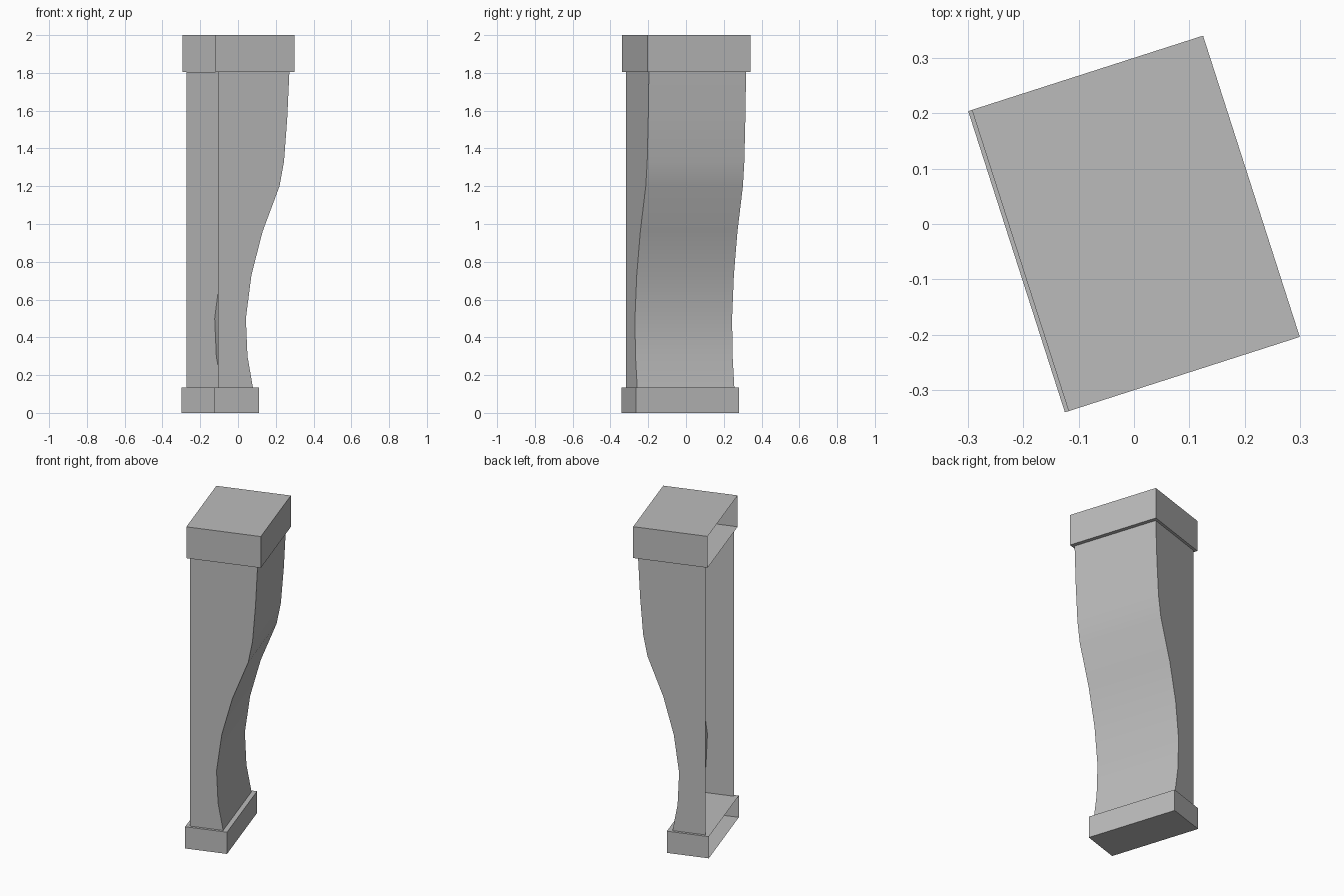
import bpy, bmesh, math

cube = bpy.data.objects.get("Cube")
if cube:
    bpy.data.objects.remove(cube, do_unlink=True)

TURN = math.radians(17.8)

stone = bpy.data.materials.new("plain grey stone")
stone.use_nodes = True
GREY = (0.5, 0.5, 0.5, 1)
stone.diffuse_color = GREY
stone.node_tree.nodes["Principled BSDF"].inputs["Base Color"].default_value = GREY


def open_backed(name, back, profile, half_width, capped):
    """Extrude a side profile across the width, leaving the wall side open.
    profile: (depth, height) points up the face; capped adds floor and lid."""
    bm = bmesh.new()
    outline = [(back, profile[0][1])] + profile + [(back, profile[-1][1])]
    sides = [[bm.verts.new((u, v, z)) for u, z in outline]
             for v in (-half_width, half_width)]
    near, far = sides
    bm.faces.new(near)
    bm.faces.new(far[::-1])
    last = len(outline) - 1
    for i in range(last):
        if capped or 0 < i < last - 1:
            bm.faces.new((near[i + 1], near[i], far[i], far[i + 1]))
    mesh = bpy.data.meshes.new(name)
    bm.to_mesh(mesh)
    bm.free()
    mesh.materials.append(stone)
    obj = bpy.data.objects.new(name, mesh)
    obj.rotation_euler.z = TURN
    bpy.context.collection.objects.link(obj)
    return obj


# Base and cap blocks
open_backed("base_block", -0.223, [(0.024, 0), (0.024, 0.135)], 0.286, True)
open_backed("cap_block", -0.216, [(0.223, 1.805), (0.223, 2)], 0.286, True)

# Bracket body with the S-curved face
curve = [(-0.004, 0.135), (-0.034, 0.3), (-0.043, 0.5), (-0.012, 0.73),
         (0.05, 0.96), (0.144, 1.2), (0.169, 1.33), (0.187, 1.56),
         (0.199, 1.805)]
body = open_backed("bracket_body", -0.199, curve, 0.27, False)
bpy.ops.object.select_all(action="DESELECT")
body.select_set(True)
bpy.context.view_layer.objects.active = body
bpy.ops.object.shade_smooth_by_angle(angle=math.radians(35))
